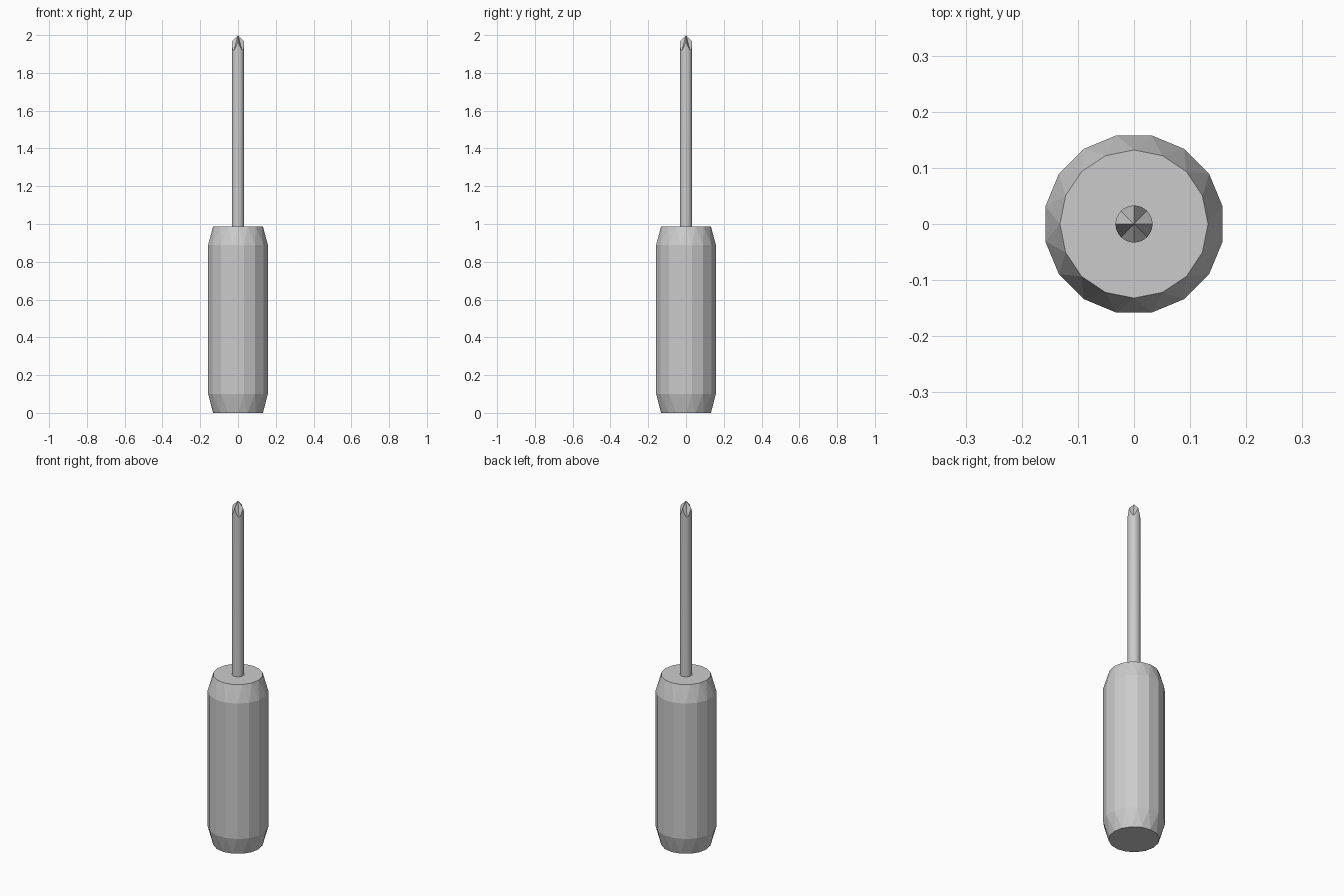
import bpy
import bmesh
import math

if "Cube" in bpy.data.objects:
    bpy.data.objects.remove(bpy.data.objects["Cube"])


def ring(bm, radius, height, sides, offset=0.0):
    """Ring of vertices; height is a number or a function of the angle."""
    verts = []
    for i in range(sides):
        a = math.tau * (i + offset) / sides
        z = height(a) if callable(height) else height
        verts.append(bm.verts.new((radius * math.cos(a), radius * math.sin(a), z)))
    return verts


def finish(bm, name):
    bmesh.ops.recalc_face_normals(bm, faces=bm.faces)
    mesh = bpy.data.meshes.new(name)
    bm.to_mesh(mesh)
    bm.free()
    obj = bpy.data.objects.new(name, mesh)
    bpy.context.collection.objects.link(obj)
    return obj


def bridge(bm, a, b):
    n = len(a)
    for i in range(n):
        bm.faces.new((a[i], a[(i + 1) % n], b[(i + 1) % n], b[i]))


def zigzag(bm, end, body):
    """Triangle band; body ring is turned half a side from the end ring."""
    n = len(end)
    for i in range(n):
        j = (i + 1) % n
        bm.faces.new((end[i], end[j], body[i]))
        bm.faces.new((end[j], body[j], body[i]))


# Handle: 16 flat sides with faceted, tapered ends
N = 16
bm = bmesh.new()
bottom = ring(bm, 0.132, 0.0, N)
low = ring(bm, 0.161, 0.10, N, 0.5)
high = ring(bm, 0.161, 0.89, N, 0.5)
top = ring(bm, 0.132, 0.987, N)
zigzag(bm, bottom, low)
bridge(bm, low, high)
zigzag(bm, top, high)
bm.faces.new(bottom)
bm.faces.new(top)
finish(bm, "handle")

# Shaft: round rod with a cross-shaped tip of four ridges and four valleys
S, R, TIP = 32, 0.033, 2.0


def tip_edge(a):
    # Facet plane from ridge (on the axes) to valley (on the diagonals)
    x, y = sorted((abs(R * math.cos(a)), abs(R * math.sin(a))), reverse=True)
    return TIP - 1.0 * x - 2.7 * y


bm = bmesh.new()
base = ring(bm, R, 0.98, S)
edge = ring(bm, R, tip_edge, S)
bridge(bm, base, edge)
bm.faces.new(base)
apex = bm.verts.new((0, 0, TIP))
step = S // 8
for k in range(8):
    bm.faces.new([apex] + [edge[(k * step + i) % S] for i in range(step + 1)])
shaft = finish(bm, "shaft")

bpy.context.view_layer.objects.active = shaft
shaft.select_set(True)
bpy.ops.object.shade_smooth_by_angle(angle=math.radians(25))
